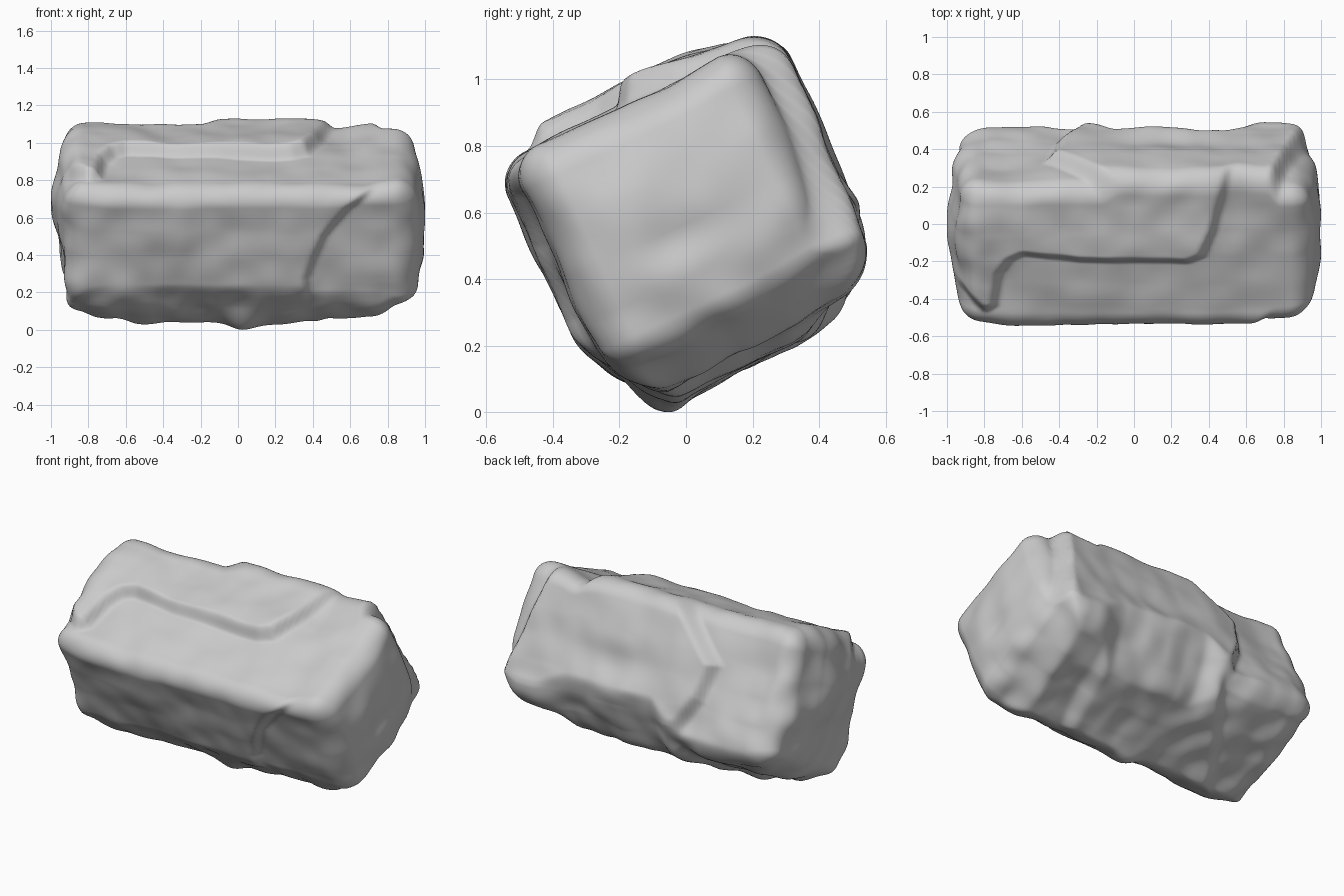
import bpy, bmesh, math
from mathutils import Vector, Matrix, noise

cube = bpy.data.objects.get("Cube")
if cube:
    bpy.data.objects.remove(cube, do_unlink=True)

TILT = math.radians(25)
HALF = Vector((0.925, 0.41, 0.39))
ROUND = 0.10
CUTS = 95


def step(a, b, v):
    t = min(max((v - a) / (b - a), 0), 1)
    return t * t * (3 - 2 * t)


def hump(centre, width, v):
    return math.exp(-((v - centre) / width) ** 2)


def lookup(points, v):
    """Straight-line interpolation through (key, value) pairs."""
    if v <= points[0][0]:
        return points[0][1]
    for (a, fa), (b, fb) in zip(points, points[1:]):
        if v <= b:
            return fa + (fb - fa) * (v - a) / (b - a)
    return points[-1][1]


def side_of(points, key, value):
    """Signed distance from a crack line, positive above it."""
    p = Vector((key, value))
    best = 9
    for a, b in zip(points, points[1:]):
        a, along = Vector(a), Vector(b) - Vector(a)
        t = min(max((p - a).dot(along) / along.length_squared, 0), 1)
        best = min(best, (p - a - along * t).length)
    return math.copysign(best, value - lookup(points, key))


# Crack lines between the split layers
top_crack = [(-1.1, -0.3), (-0.95, -0.33), (-0.8, -0.44), (-0.75, -0.41), (-0.72, -0.25),
             (-0.67, -0.18), (-0.6, -0.15), (-0.3, -0.18), (0.28, -0.19), (0.36, -0.16),
             (0.42, -0.05), (0.5, 0.19), (0.56, 0.23), (0.74, 0.24), (0.82, 0.4), (0.95, 0.46)]
front_crack = [(-0.1, 0.35), (0.3, 0.36), (0.5, 0.45), (0.65, 0.58), (0.8, 0.78), (0.9, 1.0)]
back_crack = [(-0.45, -0.2), (-0.1, -0.4), (0.1, -0.45), (0.4, -0.12)]


def top_height(x, u):
    y = u * math.cos(TILT) - 0.41 * math.sin(TILT)
    raised = step(-0.025, 0.035, side_of(top_crack, x, y))
    back_drop = 0.03 * step(0.05, 0.35, u)
    corner = 0.02 * step(0.55, 0.8, x) - 0.03 * hump(0.52, 0.1, x)
    return 0.39 + raised * (0.07 - back_drop) + corner * step(0.05, 0.33, u)


def front_depth(x, w):
    z = 0.57 - 0.42 * math.sin(TILT) + w * math.cos(TILT)
    chipped = step(-0.025, 0.03, side_of(front_crack, z, x))
    return 0.44 - 0.035 * chipped - 0.045 * step(0.7, 1.0, abs(x))


def back_depth(x, w):
    slab = step(-0.04, 0.04, side_of(back_crack, w, x))
    slab *= 1 - step(0.8, 0.87, x + 0.25 * w)
    base = 0.42 - 0.025 * step(-0.3, 0.6, x)
    hollow = 0.03 * hump(0.15, 0.25, x) * hump(-0.02, 0.1, w)
    return base + (0.075 + 0.015 * step(-0.3, 0.6, x)) * slab - hollow


def under_depth(x, u):
    layer = 1 - step(0.74, 0.88, x - 0.1 * u)
    second = (1 - step(0.45, 0.55, x - 0.2 * u)) * step(-0.5, -0.4, x - 0.6 * u)
    worn_end = 0.06 * (1 - step(-0.95, -0.75, x))
    return 0.33 + 0.1 * layer + 0.04 * second - worn_end - 0.025 * step(0.1, 0.35, u)


def bevel(q, direction, limit):
    """Wear away a long lower edge, easing in softly."""
    over = q.dot(direction) - limit
    if over > 0:
        q -= direction * over * over / (over + 0.05)


front_bevel = Vector((0, -0.82, -0.57)).normalized()
back_bevel = Vector((0, 0.7, -0.71)).normalized()


def shape(co):
    # Rounded block
    p = Vector(a * b for a, b in zip(co, HALF))
    core = Vector(max(-(h - ROUND), min(h - ROUND, a)) for a, h in zip(p, HALF))
    normal = (p - core).normalized()
    x, u, w = core + normal * ROUND
    # Stepped layers on the four long sides
    u2 = u * (back_depth(x, w) if u > 0 else front_depth(x, w)) / HALF.y
    w2 = w * (top_height(x, u) if w > 0 else under_depth(x, u)) / HALF.z
    # Swollen ends: a hollow in the left one, the right one bulging higher up
    swell = 0.08 * math.cos(u * 3.6) * math.cos(w * 3.6)
    if x > 0:
        swell -= 0.025 * hump(-0.02, 0.16, u) * hump(-0.05, 0.09, w)
    else:
        swell *= hump(0.1, 0.25, u * math.sin(TILT) + w * math.cos(TILT))
    x2 = x + math.copysign(swell * step(0.7, 0.92, abs(x)), x)
    q = Vector((x2, u2, w2))
    bevel(q, front_bevel, 0.45)
    scoop = step(-0.25, -0.1, x) * (1 - step(0.45, 0.7, x))
    bevel(q, back_bevel, 0.52 - 0.07 * scoop)
    # Weathering, strongest on the underside and right end
    rough = 0.6 + 0.6 * (1 - step(-0.35, 0, w)) + 0.5 * (1 - step(-0.95, -0.6, x))
    bump = 0.02 * noise.noise(q * 2.7) + 0.016 * rough * noise.noise(q * 6.5)
    return q + normal * bump


# Boulder
bm = bmesh.new()
bmesh.ops.create_cube(bm, size=2)
bmesh.ops.subdivide_edges(bm, edges=bm.edges[:], cuts=CUTS, use_grid_fill=True)
for v in bm.verts:
    v.co = shape(v.co)
bmesh.ops.rotate(bm, verts=bm.verts, matrix=Matrix.Rotation(TILT, 3, "X"))

# Lowest knob under the front edge
for v in bm.verts:
    if v.co.z < -0.3:
        v.co.z -= 0.04 * hump(0.01, 0.09, v.co.x) * hump(-0.06, 0.1, v.co.y)

# Centre it and stand it on the ground
low = Vector(min(v.co[i] for v in bm.verts) for i in range(3))
high = Vector(max(v.co[i] for v in bm.verts) for i in range(3))
base = Vector(((low.x + high.x) / 2, (low.y + high.y) / 2, low.z))
bmesh.ops.translate(bm, verts=bm.verts, vec=-base)

mesh = bpy.data.meshes.new("boulder")
bm.to_mesh(mesh)
bm.free()
boulder = bpy.data.objects.new("boulder", mesh)
bpy.context.collection.objects.link(boulder)

stone = bpy.data.materials.new("grey stone")
stone.use_nodes = True
grey = (0.6, 0.6, 0.6, 1)
stone.diffuse_color = grey
stone.node_tree.nodes["Principled BSDF"].inputs["Base Color"].default_value = grey
mesh.materials.append(stone)

bpy.ops.object.select_all(action="DESELECT")
boulder.select_set(True)
bpy.context.view_layer.objects.active = boulder
bpy.ops.object.shade_smooth_by_angle(angle=math.radians(60))
